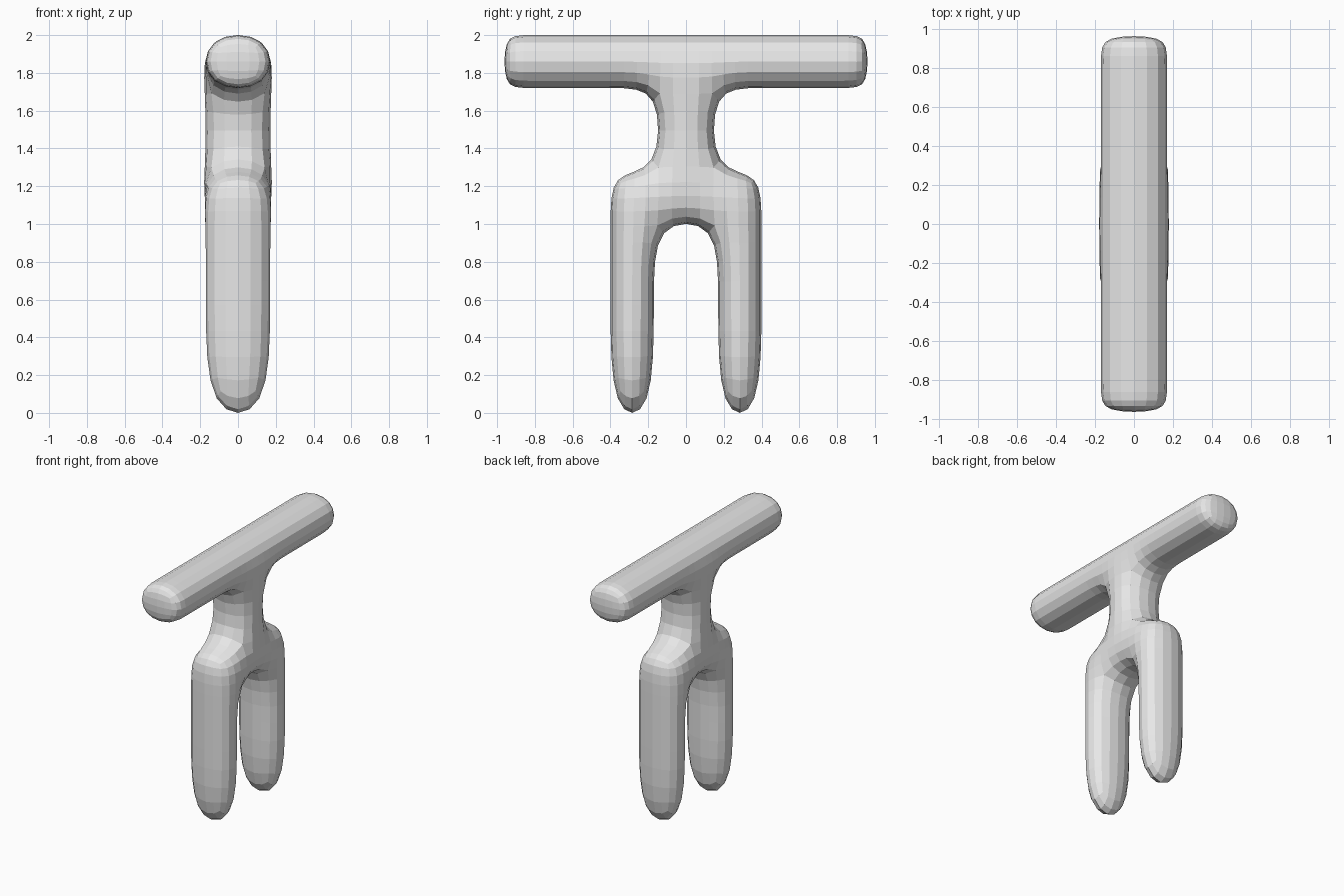
import bpy, bmesh

if "Cube" in bpy.data.objects:
    bpy.data.objects.remove(bpy.data.objects["Cube"])

HALF = 0.185  # cage half thickness in x

# Right-half cage cells in the (y, z) plane
side_cells = [
    [(.15, 1.707), (.36, 1.707), (.36, 2.013), (.15, 2.013)],   # arm root
    [(.36, 1.707), (.86, 1.707), (.86, 2.013), (.36, 2.013)],   # arm
    [(.86, 1.707), (.97, 1.707), (.97, 2.013), (.86, 2.013)],   # arm tip
    [(.16, 1.005), (.41, 1.005), (.41, 1.29), (.15, 1.28)],     # hip
    [(.16, .62), (.41, .62), (.41, 1.005), (.16, 1.005)],       # upper leg
    [(.16, -.054), (.41, -.054), (.41, .62), (.16, .62)],       # lower leg
]
# Central column: (half width, z) levels of body, neck and head bar
column = [(.16, 1.005), (.15, 1.28), (.15, 1.707), (.15, 2.013)]

cells = list(side_cells)
cells += [[(-y, z) for y, z in reversed(c)] for c in side_cells]
for (w0, z0), (w1, z1) in zip(column, column[1:]):
    cells.append([(-w0, z0), (w0, z0), (w1, z1), (-w1, z1)])

bm = bmesh.new()
verts = {}


def vert(x, p):
    key = (x, round(p[0], 4), round(p[1], 4))
    if key not in verts:
        verts[key] = bm.verts.new(key)
    return verts[key]


# Both flat sides, then the rim along every outline edge
edges = set()
for c in cells:
    bm.faces.new([vert(HALF, p) for p in c])
    bm.faces.new([vert(-HALF, p) for p in reversed(c)])
    edges.update(zip(c, c[1:] + c[:1]))
for a, b in edges:
    if (b, a) not in edges:
        bm.faces.new([vert(HALF, b), vert(HALF, a), vert(-HALF, a), vert(-HALF, b)])
bmesh.ops.recalc_face_normals(bm, faces=bm.faces)

mesh = bpy.data.meshes.new("figure_body")
bm.to_mesh(mesh)
bm.free()
body = bpy.data.objects.new("figure_body", mesh)
bpy.context.collection.objects.link(body)

# Rounded, flat-shaded surface
sub = body.modifiers.new("rounding", 'SUBSURF')
sub.levels = sub.render_levels = 2

grey = bpy.data.materials.new("plain grey")
grey.diffuse_color = (0.8, 0.8, 0.8, 1)
grey.use_nodes = True
grey.node_tree.nodes["Principled BSDF"].inputs["Base Color"].default_value = grey.diffuse_color
mesh.materials.append(grey)
